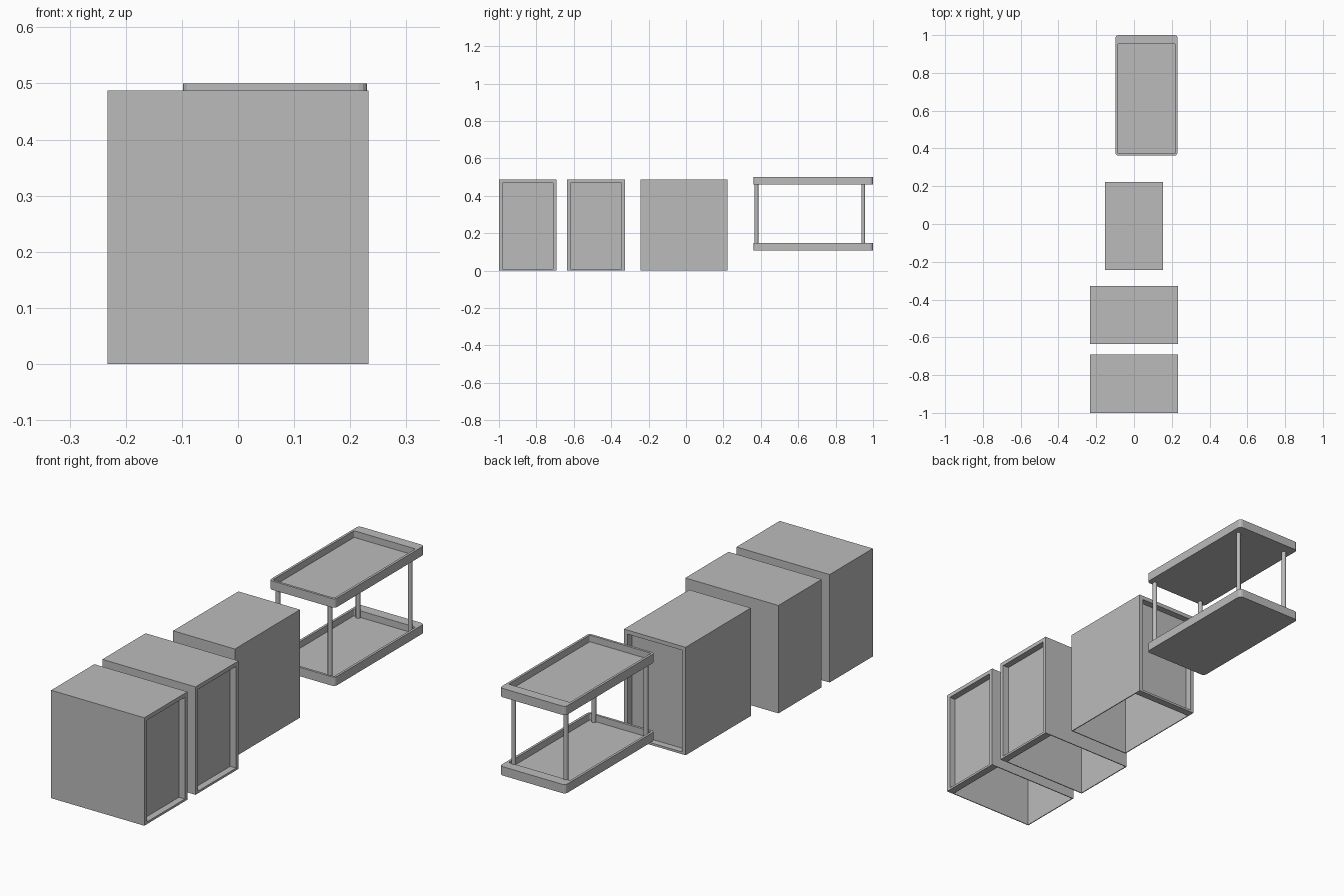
import bpy, bmesh, math
from mathutils import Matrix, Vector

cube = bpy.data.objects.get("Cube")
if cube:
    bpy.data.objects.remove(cube, do_unlink=True)

grey = bpy.data.materials.new("plain_grey")
grey.use_nodes = True
grey.diffuse_color = (0.5, 0.5, 0.5, 1)
shader = next(n for n in grey.node_tree.nodes if n.type == 'BSDF_PRINCIPLED')
shader.inputs["Base Color"].default_value = (0.5, 0.5, 0.5, 1)


def add_box(bm, lo, hi):
    """Axis-aligned box between two corners."""
    lo, hi = Vector(lo), Vector(hi)
    matrix = Matrix.Translation((lo + hi) / 2) @ Matrix.Diagonal((*(hi - lo), 1))
    return bmesh.ops.create_cube(bm, size=1, matrix=matrix)["verts"]


def finish(bm, name):
    mesh = bpy.data.meshes.new(name)
    bm.to_mesh(mesh)
    bm.free()
    mesh.materials.append(grey)
    obj = bpy.data.objects.new(name, mesh)
    bpy.context.collection.objects.link(obj)
    return obj


# Cabinets: hollow below, with a recessed panel on the local +x side
DEPTH, WIDTH, HEIGHT = 0.465, 0.308, 0.487
SHEET, FRAME, RECESS = 0.004, 0.018, 0.03


def cabinet(name, location, angle=0):
    x, y = DEPTH / 2, WIDTH / 2
    inner = x - RECESS
    bm = bmesh.new()
    # Thin outer sheets
    add_box(bm, (-x, -y, 0), (-x + SHEET, y, HEIGHT))
    add_box(bm, (-x, -y, HEIGHT - SHEET), (x, y, HEIGHT))
    for side in (-1, 1):
        a, b = sorted((side * y, side * (y - SHEET)))
        add_box(bm, (-x, a, 0), (x, b, HEIGHT))
        # Side posts of the front frame
        a, b = sorted((side * y, side * (y - FRAME)))
        add_box(bm, (inner, a, 0), (x, b, HEIGHT))
    # Top rail, thin sill and recessed panel
    add_box(bm, (inner, -y, HEIGHT - FRAME), (x, y, HEIGHT))
    add_box(bm, (inner, -y, 0), (x, y, 0.01))
    add_box(bm, (inner - SHEET, -y, 0), (inner, y, HEIGHT))
    obj = finish(bm, name)
    obj.location = location
    obj.rotation_euler.z = angle


cabinet("front_cabinet", (0, -0.846, 0))
cabinet("middle_cabinet", (0, -0.481, 0))
cabinet("rear_cabinet", (0, -0.01, 0), math.pi / 2)

# Trolley trays: rounded corners, sunken floor and a wide lip at the rear
X0, X1, Y0, Y1 = -0.098, 0.23, 0.362, 1.0
TRAY = 0.04


def tray(name, z):
    bm = bmesh.new()
    add_box(bm, (X0, Y0, z), (X1, Y1, z + TRAY))
    corners = [e for e in bm.edges
               if abs(e.verts[0].co.z - e.verts[1].co.z) > TRAY / 2]
    bmesh.ops.bevel(bm, geom=corners, offset=0.015, segments=3,
                    profile=0.5, affect='EDGES')
    bm.normal_update()
    top = max(bm.faces, key=lambda f: f.calc_center_median().z)
    bmesh.ops.inset_region(bm, faces=[top], thickness=0.011)
    # Pull the rear inner edge forward to widen the lip, then sink the floor
    for v in top.verts:
        if v.co.y > Y1 - 0.1:
            v.co.y -= 0.037
    floor = bmesh.ops.extrude_discrete_faces(bm, faces=[top])["faces"][0]
    bmesh.ops.translate(bm, verts=floor.verts, vec=(0, 0, -0.03))
    finish(bm, name)


tray("lower_tray", 0.107)
tray("upper_tray", 0.46)

# Round posts between the trays
for px, side in ((-0.064, "right"), (0.196, "left")):
    for py, end in ((0.377, "front"), (0.948, "rear")):
        bm = bmesh.new()
        bmesh.ops.create_cone(bm, cap_ends=True, segments=12, radius1=0.01,
                              radius2=0.01, depth=0.35,
                              matrix=Matrix.Translation((px, py, 0.29)))
        for f in bm.faces:
            f.smooth = abs(f.normal.z) < 0.5
        finish(bm, f"{end}_{side}_post")
